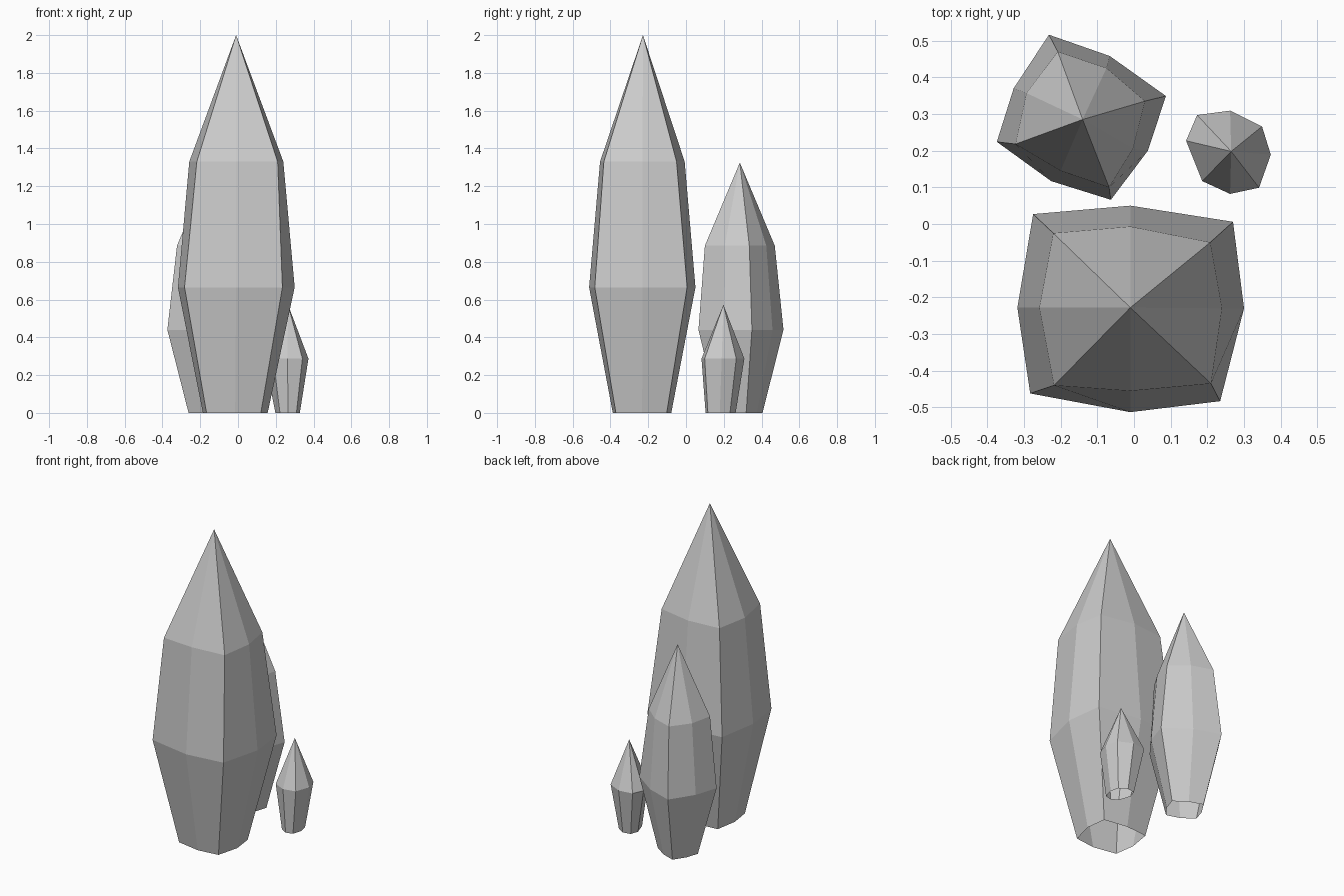
import bpy
import bmesh


def scaled(ring, centre, sx, sy, shift=(0, 0)):
    """Shrink an outline about a centre, optionally shifting it."""
    cx, cy = centre
    return [(cx + (x - cx) * sx + shift[0], cy + (y - cy) * sy + shift[1]) for x, y in ring]


def crystal(name, rings, apex):
    """Bridge (height, outline) rings from the open base up to a point."""
    bm = bmesh.new()
    loops = [[bm.verts.new((x, y, z)) for x, y in ring] for z, ring in rings]
    tip = bm.verts.new(apex)
    n = len(loops[0])
    for i in range(n):
        j = (i + 1) % n
        for low, high in zip(loops, loops[1:]):
            bm.faces.new((low[i], low[j], high[j], high[i]))
        bm.faces.new((loops[-1][i], loops[-1][j], tip))
    # outlines run clockwise, so turn the faces outward
    bmesh.ops.reverse_faces(bm, faces=bm.faces[:])
    mesh = bpy.data.meshes.new(name)
    bm.to_mesh(mesh)
    bm.free()
    obj = bpy.data.objects.new(name, mesh)
    bpy.context.collection.objects.link(obj)


# Large crystal: squarish eight-sided body
wide = [(-0.275, 0.027), (-0.01, 0.05), (0.27, 0.006), (0.3, -0.23),
        (0.235, -0.483), (-0.01, -0.513), (-0.283, -0.462), (-0.318, -0.228)]
shoulder = [(-0.22, -0.025), (-0.01, -0.007), (0.208, -0.05), (0.24, -0.23),
            (0.21, -0.435), (-0.01, -0.455), (-0.218, -0.44), (-0.258, -0.228)]
base = scaled(wide, (-0.01, -0.23), 0.555, 0.55, (-0.005, -0.002))
crystal("large_crystal", [(0, base), (0.665, wide), (1.33, shoulder)], (-0.01, -0.228, 2.0))

# Medium crystal: same build, turned
wide = [(-0.232, 0.516), (-0.066, 0.458), (0.087, 0.349), (0.038, 0.2),
        (-0.063, 0.066), (-0.226, 0.117), (-0.374, 0.224), (-0.328, 0.37)]
shoulder = [(-0.208, 0.47), (-0.075, 0.425), (0.03, 0.335), (-0.003, 0.205),
            (-0.068, 0.1), (-0.2, 0.145), (-0.323, 0.218), (-0.293, 0.357)]
base = scaled(wide, (-0.14, 0.285), 0.52, 0.52)
crystal("medium_crystal", [(0, base), (0.44, wide), (0.885, shoulder)], (-0.14, 0.285, 1.325))

# Small crystal: a single widest ring below the point
wide = [(0.262, 0.309), (0.349, 0.266), (0.373, 0.189), (0.341, 0.099),
        (0.262, 0.082), (0.186, 0.117), (0.142, 0.227), (0.172, 0.297)]
base = scaled(wide, (0.262, 0.195), 0.56, 0.7, (0.003, -0.012))
crystal("small_crystal", [(0, base), (0.287, wide)], (0.265, 0.198, 0.572))
